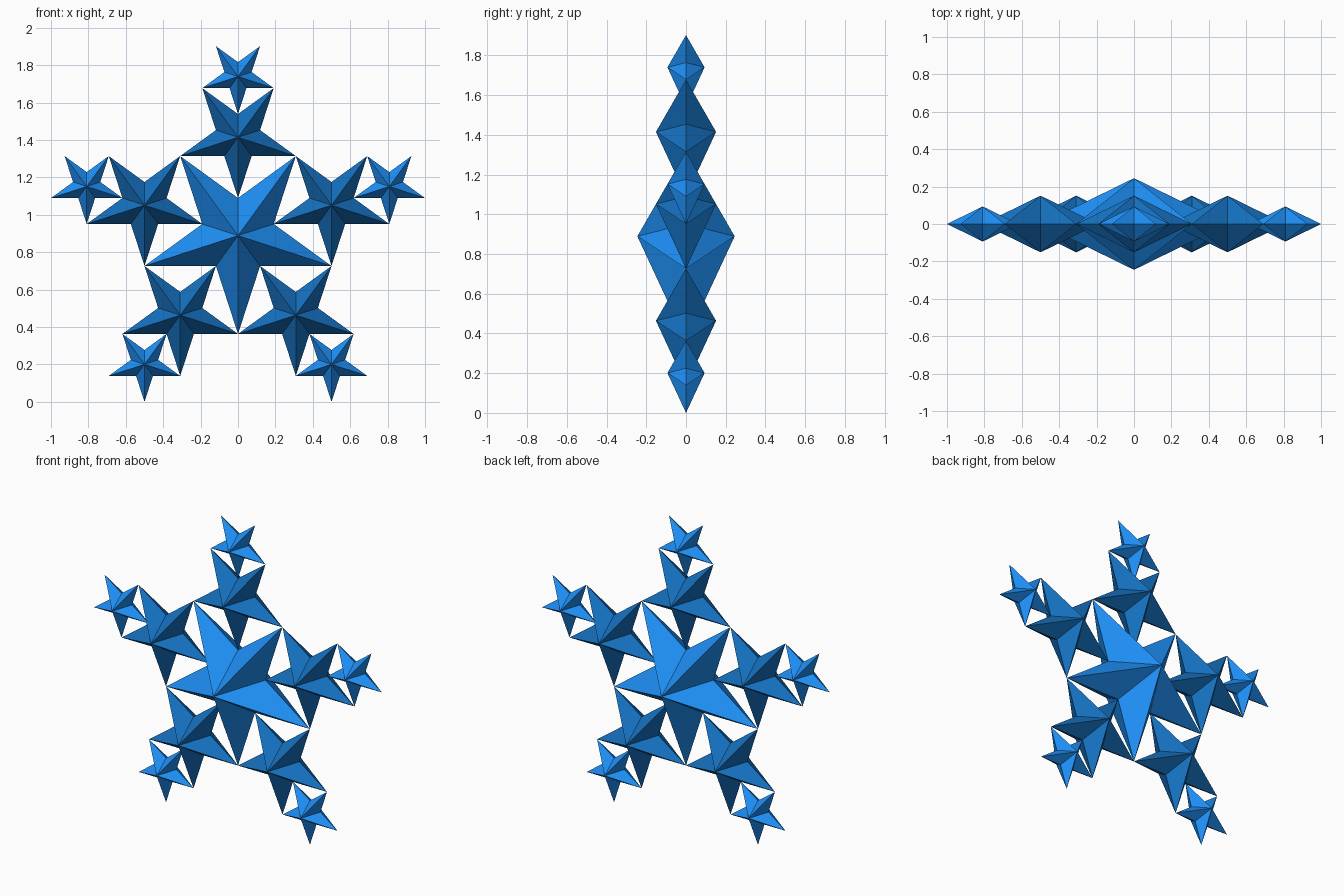
import bpy, bmesh
from math import sin, cos, pi, sqrt

if "Cube" in bpy.data.objects:
    bpy.data.objects.remove(bpy.data.objects["Cube"])

PHI = (1 + sqrt(5)) / 2
R = 0.5257                      # tip radius of the central star
DEPTH = 0.245                   # half thickness of the central star
CZ = 0.889                      # height of the central star


def material(name, rgb):
    m = bpy.data.materials.new(name)
    m.diffuse_color = (*rgb, 1)
    m.use_nodes = True
    m.node_tree.nodes["Principled BSDF"].inputs["Base Color"].default_value = m.diffuse_color
    return m


bright = material("bright_blue", (0.013, 0.279, 0.93))
deep = material("deep_blue", (0.0075, 0.165, 0.53))


def star(name, x, z, scale, mat):
    """Faceted five-point star, one tip down, with a peak front and back."""
    bm = bmesh.new()
    rim = []
    for i in range(10):
        r = R * scale * (1 if i % 2 == 0 else PHI ** -2)
        a = -pi / 2 + i * pi / 5
        rim.append(bm.verts.new((r * cos(a), 0, r * sin(a))))
    front = bm.verts.new((0, -DEPTH * scale, 0))
    back = bm.verts.new((0, DEPTH * scale, 0))
    for i in range(10):
        a, b = rim[i], rim[(i + 1) % 10]
        bm.faces.new((front, a, b))
        bm.faces.new((back, b, a))
    bmesh.ops.recalc_face_normals(bm, faces=bm.faces[:])
    me = bpy.data.meshes.new(name)
    bm.to_mesh(me)
    bm.free()
    me.materials.append(mat)
    ob = bpy.data.objects.new(name, me)
    ob.location = (x, 0, z)
    bpy.context.collection.objects.link(ob)


# Central star
star("central_star", 0, CZ, 1, bright)

# Five arms: a medium star, then a small star further out
for k in range(5):
    a = pi / 2 + k * 2 * pi / 5
    for name, dist, scale, mat in (("middle_star", R, 1 / PHI, deep),
                                   ("outer_star", R * PHI, PHI ** -2, bright)):
        star(f"{name}_{k + 1}", dist * cos(a), CZ + dist * sin(a), scale, mat)
